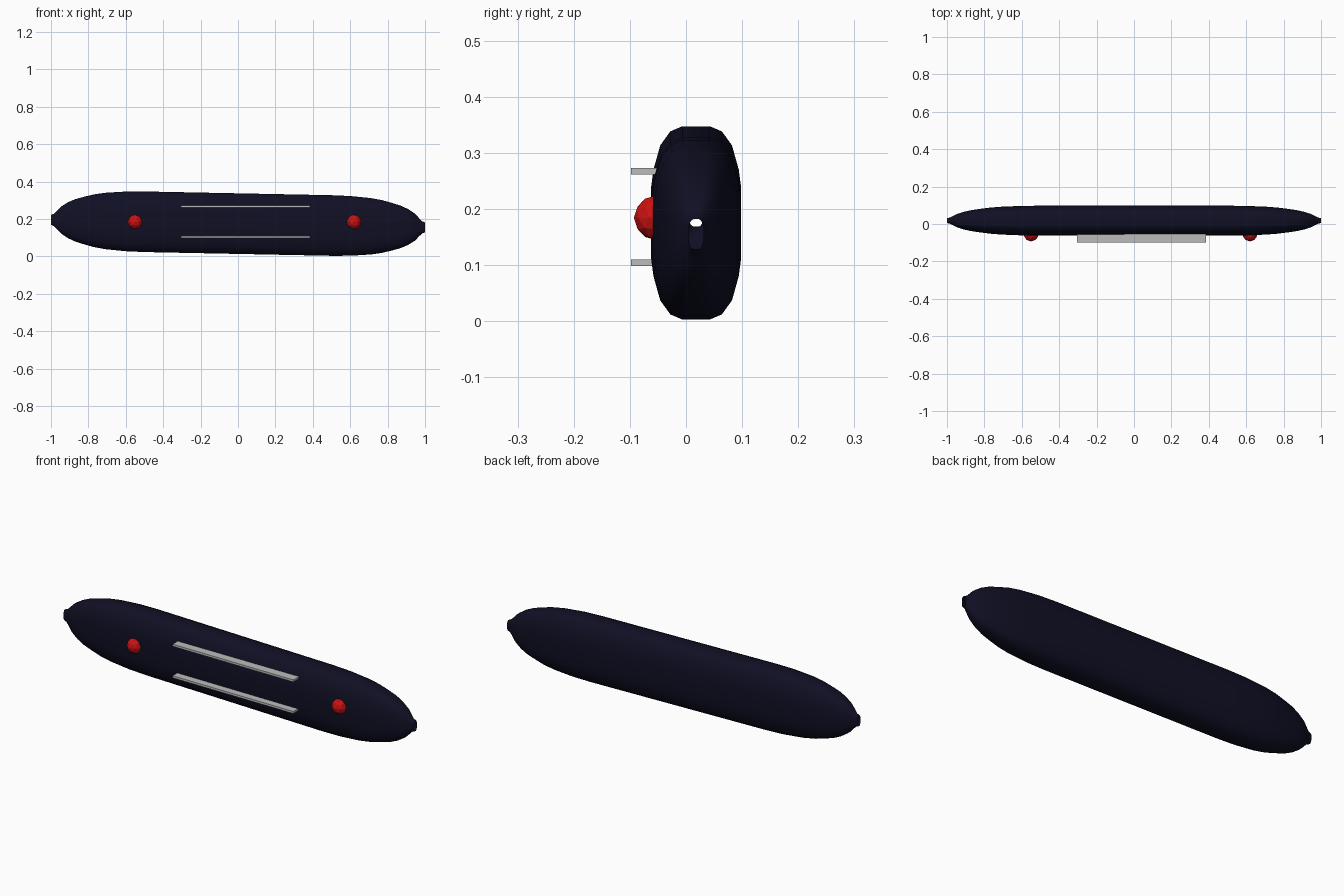
import bpy, bmesh
from mathutils import Vector

if "Cube" in bpy.data.objects:
    bpy.data.objects.remove(bpy.data.objects["Cube"])


def material(name, rgb):
    m = bpy.data.materials.new(name)
    m.use_nodes = True
    m.diffuse_color = (*rgb, 1)
    m.node_tree.nodes["Principled BSDF"].inputs["Base Color"].default_value = (*rgb, 1)
    return m


navy = material("dark navy", (0.005, 0.005, 0.018))
red = material("red", (0.6, 0.006, 0.006))
grey = material("light grey", (0.5, 0.5, 0.5))


def finish(bm, name, mat, smooth=False):
    bmesh.ops.recalc_face_normals(bm, faces=bm.faces[:])
    for f in bm.faces:
        f.smooth = smooth
    mesh = bpy.data.meshes.new(name)
    bm.to_mesh(mesh)
    bm.free()
    mesh.materials.append(mat)
    obj = bpy.data.objects.new(name, mesh)
    bpy.context.collection.objects.link(obj)
    return obj


# Body: a rounded-box section swept along a slightly sloping axis, open at both tips
quarter = [(0.08, 0.055), (0.076, 0.085), (0.064, 0.128), (0.046, 0.153), (0.025, 0.162)]
half = quarter + [(-y, z) for y, z in reversed(quarter)]
section = half + [(-y, -z) for y, z in half]

# Distance from the middle, and section scale there
taper = [(0.3, 1), (0.5, 1), (0.6, 0.985), (0.71, 0.93), (0.77, 0.87), (0.82, 0.79),
         (0.87, 0.7), (0.91, 0.59), (0.945, 0.45), (0.97, 0.29), (0.985, 0.2), (1, 0.165)]
stations = [(-x, s) for x, s in reversed(taper)] + [(0, 1)] + taper

bm = bmesh.new()
rings = [[bm.verts.new((x, 0.018 + y * s, 0.175 - 0.02 * x + z * s)) for y, z in section]
         for x, s in stations]
n = len(section)
for a, b in zip(rings, rings[1:]):
    for i in range(n):
        j = (i + 1) % n
        bm.faces.new((a[i], a[j], b[j], b[i]))
finish(bm, "body", navy, smooth=True)

# Red domes set into the front face
for name, x in (("right_light", -0.55), ("left_light", 0.62)):
    bm = bmesh.new()
    bmesh.ops.create_icosphere(bm, subdivisions=2, radius=0.04)
    bmesh.ops.translate(bm, verts=bm.verts[:], vec=Vector((x, -0.053, 0.184)))
    finish(bm, name, red)

# Long flat rails standing out from the front face
for name, z in (("upper_rail", 0.267), ("lower_rail", 0.104)):
    bm = bmesh.new()
    bmesh.ops.create_cube(bm, size=1)
    bmesh.ops.scale(bm, verts=bm.verts[:], vec=Vector((0.69, 0.048, 0.011)))
    bmesh.ops.translate(bm, verts=bm.verts[:], vec=Vector((0.04, -0.074, z)))
    finish(bm, name, grey)
